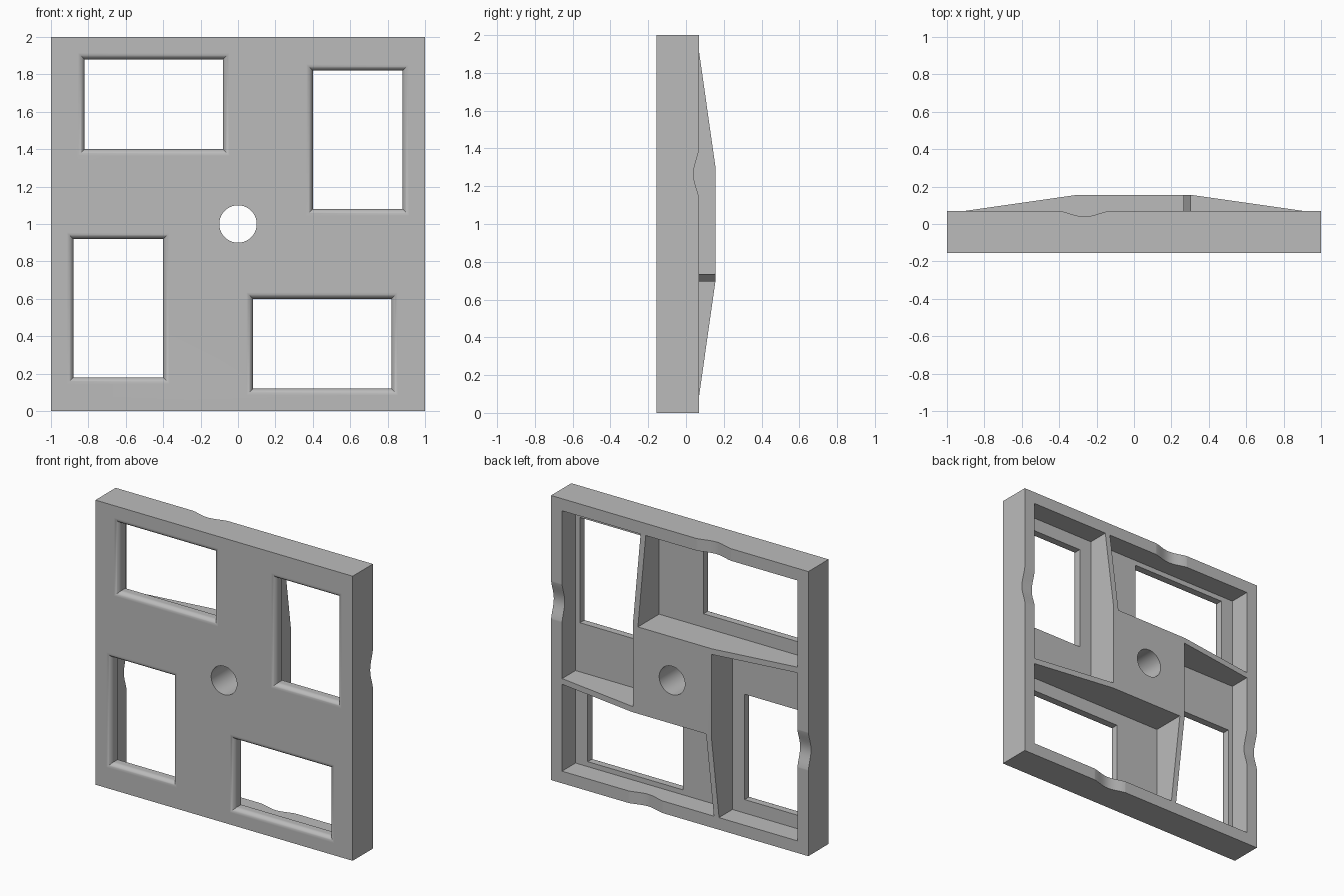
import bpy
import bmesh
import math
from mathutils import Matrix, Vector

if "Cube" in bpy.data.objects:
    bpy.data.objects.remove(bpy.data.objects["Cube"])

FRONT, FLOOR, RIM, HUB = -0.155, -0.08, 0.07, 0.155
CENTRE = Matrix.Translation((0, 0, 1))

grey = bpy.data.materials.new("plain grey")
grey.use_nodes = True
colour = (0.5, 0.5, 0.5, 1)
grey.diffuse_color = colour
grey.node_tree.nodes["Principled BSDF"].inputs["Base Color"].default_value = colour


def make_object(name, bm):
    bmesh.ops.recalc_face_normals(bm, faces=bm.faces)
    bm.transform(CENTRE)
    mesh = bpy.data.meshes.new(name)
    bm.to_mesh(mesh)
    bm.free()
    mesh.materials.append(grey)
    obj = bpy.data.objects.new(name, mesh)
    bpy.context.collection.objects.link(obj)
    return obj


def loft(bm, rings):
    """Closed skin over a list of equal point rings."""
    loops = [[bm.verts.new(p) for p in ring] for ring in rings]
    for a, b in zip(loops, loops[1:]):
        for i in range(len(a)):
            j = (i + 1) % len(a)
            bm.faces.new((a[i], a[j], b[j], b[i]))
    bm.faces.new(loops[0])
    bm.faces.new(loops[-1])


def rect(x0, x1, z0, z1, y, grow=0):
    x0, x1, z0, z1 = x0 - grow, x1 + grow, z0 - grow, z1 + grow
    return [(x0, y, z0), (x1, y, z0), (x1, y, z1), (x0, y, z1)]


def square(half, y):
    return rect(-half, half, -half, half, y)


def pinwheel(name, rings):
    """Four copies turned about the middle of the panel."""
    bm = bmesh.new()
    for k in range(4):
        turn = Matrix.Rotation(k * math.pi / 2, 3, "Y")
        loft(bm, [[turn @ Vector(p) for p in ring] for ring in rings])
    return make_object(name, bm)


# Solid panel with a raised, sloping back
bm = bmesh.new()
loft(bm, [square(1, FRONT), square(1, RIM), square(0.905, RIM), square(0.31, HUB)])
panel = make_object("panel", bm)

# Back pockets, which leave the rim, hub and four ribs standing
pocket = (-0.915, 0.265, 0.305, 0.915)
pockets = pinwheel("pocket_cutter", [rect(*pocket, FLOOR), rect(*pocket, 0.3)])

# Windows with a rounded front edge
window, radius, steps = (-0.82, -0.08, 0.4, 0.88), 0.035, 8
rings = [rect(*window, 0), ]
for i in range(steps + 1):
    t = math.pi / 2 * i / steps
    rings.append(rect(*window, FRONT + radius * (1 - math.sin(t)),
                      radius * (1 - math.cos(t))))
rings.append(rect(*window, FRONT - 0.1, radius))
windows = pinwheel("window_cutter", rings)

# Soft dips in the rim
dip = [(-0.265 + 0.16 * s / 10, RIM + 0.002 - 0.032 * math.cos(math.pi * s / 20) ** 2)
       for s in range(-10, 11)]
outline = dip + [(dip[-1][0], 0.2), (dip[0][0], 0.2)]
dips = pinwheel("dip_cutter", [[(x, y, z) for x, y in outline] for z in (0.87, 1.1)])

# Centre hole
bm = bmesh.new()
bmesh.ops.create_cone(bm, cap_ends=True, segments=64, radius1=0.1, radius2=0.1,
                      depth=1, matrix=Matrix.Rotation(math.pi / 2, 4, "X"))
hole = make_object("hole_cutter", bm)

# Cut everything out of the panel
bpy.ops.object.select_all(action="DESELECT")
panel.select_set(True)
bpy.context.view_layer.objects.active = panel
for cutter in (pockets, windows, dips, hole):
    cutter.hide_render = True
    mod = panel.modifiers.new(cutter.name, "BOOLEAN")
    mod.operation, mod.solver, mod.object = "DIFFERENCE", "EXACT", cutter
    bpy.ops.object.modifier_apply(modifier=mod.name)
    bpy.data.objects.remove(cutter)

# Smooth the rounded edges, keep the flats flat
bpy.ops.object.shade_smooth_by_angle(angle=math.radians(30))
weighted = panel.modifiers.new("flat_faces", "WEIGHTED_NORMAL")
weighted.keep_sharp = True
